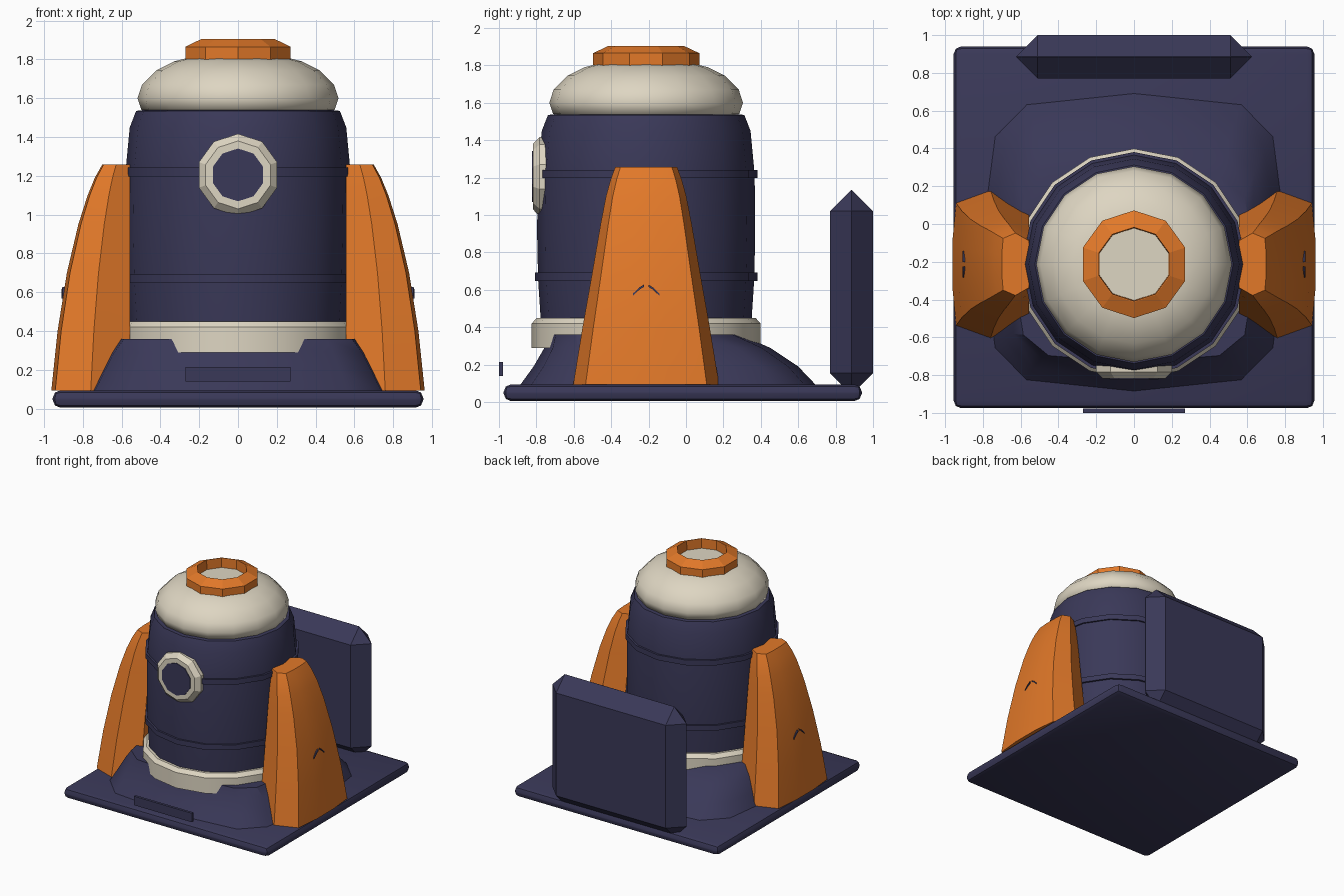
import bpy, bmesh, math
from mathutils import Matrix

if "Cube" in bpy.data.objects:
    bpy.data.objects.remove(bpy.data.objects["Cube"])

CY = -0.213          # y of the body axis


def material(name, rgb):
    m = bpy.data.materials.new(name)
    m.diffuse_color = (*rgb, 1)
    m.use_nodes = True
    m.node_tree.nodes["Principled BSDF"].inputs["Base Color"].default_value = m.diffuse_color
    return m


NAVY = material("navy", (0.042, 0.040, 0.098))
ORANGE = material("orange", (0.76, 0.19, 0.022))
CREAM = material("cream", (0.73, 0.67, 0.54))


def finish(bm, name, mat, smooth=None):
    bmesh.ops.recalc_face_normals(bm, faces=bm.faces)
    me = bpy.data.meshes.new(name)
    bm.to_mesh(me)
    bm.free()
    ob = bpy.data.objects.new(name, me)
    bpy.context.collection.objects.link(ob)
    me.materials.append(mat)
    if smooth:
        bpy.ops.object.select_all(action='DESELECT')
        ob.select_set(True)
        bpy.context.view_layer.objects.active = ob
        bpy.ops.object.shade_smooth_by_angle(angle=math.radians(smooth))
    return ob


def loft(name, rings, mat, smooth=None, closed=False, matrix=None):
    """Skin a stack of equal-length point rings; cap the ends or join them."""
    bm = bmesh.new()
    vs = [[bm.verts.new(p) for p in r] for r in rings]
    n = len(vs[0])
    pairs = list(zip(vs, vs[1:])) + ([(vs[-1], vs[0])] if closed else [])
    for a, b in pairs:
        for i in range(n):
            j = (i + 1) % n
            bm.faces.new((a[i], a[j], b[j], b[i]))
    if not closed:
        bm.faces.new(vs[0])
        bm.faces.new(vs[-1])
    if matrix:
        bm.transform(matrix)
    return finish(bm, name, mat, smooth)


def lathe(name, profile, n, mat, smooth=None, closed=False, matrix=None):
    rings = [[(r * math.sin(2 * math.pi * i / n), r * math.cos(2 * math.pi * i / n), z)
              for i in range(n)] for r, z in profile]
    return loft(name, rings, mat, smooth, closed,
                matrix or Matrix.Translation((0, CY, 0)))


def box(name, x, y, z, mat, bevel=0, segments=1, smooth=None):
    bm = bmesh.new()
    bmesh.ops.create_cube(bm, size=1)
    for v in bm.verts:
        v.co = [lo + (c + 0.5) * (hi - lo) for c, (lo, hi) in zip(v.co, (x, y, z))]
    if bevel:
        bmesh.ops.bevel(bm, geom=bm.edges[:], offset=bevel, segments=segments,
                        profile=0.5, affect='EDGES')
    return finish(bm, name, mat, smooth)


# Base plate, back panel and front plaque
box("base_plate", (-0.955, 0.955), (-0.975, 0.94), (0.005, 0.095), NAVY, 0.04, 2, 40)
box("back_panel", (-0.625, 0.625), (0.77, 1.0), (0.04, 1.135), NAVY, 0.1145)
box("front_plaque", (-0.27, 0.27), (-1.0, -0.978), (0.14, 0.215), NAVY)

# Flared pedestal: a twelve-sided outline that shifts forward as it rises
outline = [(0, 1), (0.73, 0.925), (0.945, 0.71), (1, 0.3), (1, -0.3),
           (0.945, -0.71), (0.73, -0.925), (0, -1)]
outline += [(-x, y) for x, y in outline[6:0:-1]]
# (z, half width, front y, back y)
levels = [(0.08, 0.785, -0.895, 0.705), (0.19, 0.73, -0.815, 0.60),
          (0.29, 0.675, -0.757, 0.45), (0.36, 0.62, -0.735, 0.29)]
loft("pedestal", [[(x * w, (f + b) / 2 + y * (b - f) / 2, z) for x, y in outline]
                  for z, w, f, b in levels], NAVY, 35)

# Round body, collar, bands and dome
lathe("body", [(0.56, 0.36), (0.565, 0.46), (0.578, 0.66), (0.583, 0.9), (0.58, 1.22),
               (0.558, 1.45), (0.525, 1.535), (0.48, 1.54)], 16, NAVY, 40)
lathe("collar", [(0.55, 0.29), (0.612, 0.29), (0.612, 0.42), (0.585, 0.45),
                 (0.55, 0.45)], 16, CREAM, 25, True)
for label, z in (("lower", 0.67), ("upper", 1.22)):
    lathe(label + "_band", [(0.56, z - 0.022), (0.594, z - 0.022), (0.594, z + 0.022),
                            (0.56, z + 0.022)], 16, NAVY, 30, True)
lathe("dome", [(0.46, 1.53), (0.498, 1.54), (0.518, 1.6), (0.495, 1.67), (0.42, 1.745),
               (0.33, 1.79), (0.25, 1.81)], 16, CREAM, 60)

# Top ring with its sunken cap
lathe("top_ring", [(0.19, 1.79), (0.285, 1.79), (0.285, 1.865), (0.2, 1.905),
                   (0.195, 1.905)], 10, ORANGE, None, True)
lathe("top_cap", [(0.2, 1.8), (0.2, 1.825)], 10, CREAM)

# Porthole: lathed shapes turned to face the front
turn = Matrix.Translation((0, CY, 1.205)) @ Matrix.Rotation(math.pi / 2, 4, 'X')
lathe("porthole_rim", [(0.13, 0.53), (0.212, 0.53), (0.212, 0.57), (0.175, 0.605),
                       (0.13, 0.605)], 10, CREAM, None, True, turn)
lathe("porthole_glass", [(0.136, 0.53), (0.136, 0.611)], 10, NAVY, None, False, turn)

# Side fins: half section as (depth fraction, width fraction), mirrored in y
half = [(0, 0.75), (0.5, 1), (0.95, 0.83), (1, 0.3)]
section = half + [(t, -w) for t, w in reversed(half)]
# (z, outer x, half width)
steps = [(0.095, 0.962, 0.39), (0.4, 0.93, 0.34), (0.7, 0.882, 0.287), (0.95, 0.823, 0.244),
         (1.1, 0.775, 0.215), (1.19, 0.738, 0.19), (1.258, 0.70, 0.165)]
INNER = 0.556
# Small arched slot on each fin
arch = [(-0.07, 0.575), (-0.035, 0.608), (-0.012, 0.622)]
for side, s in (("right", 1), ("left", -1)):
    loft(side + "_fin", [[(s * (INNER + t * (x - INNER)), CY + w * h, z)
                          for t, w in section] for z, x, h in steps], ORANGE, 30)
    for part, d in (("front", 1), ("back", -1)):
        rings = [[(s * x, CY + d * y, z + dz) for x, dz in
                  ((0.85, -0.006), (0.909, -0.006), (0.905, 0.006), (0.85, 0.006))]
                 for y, z in arch]
        loft(f"{side}_fin_{part}_slot", rings, NAVY)
